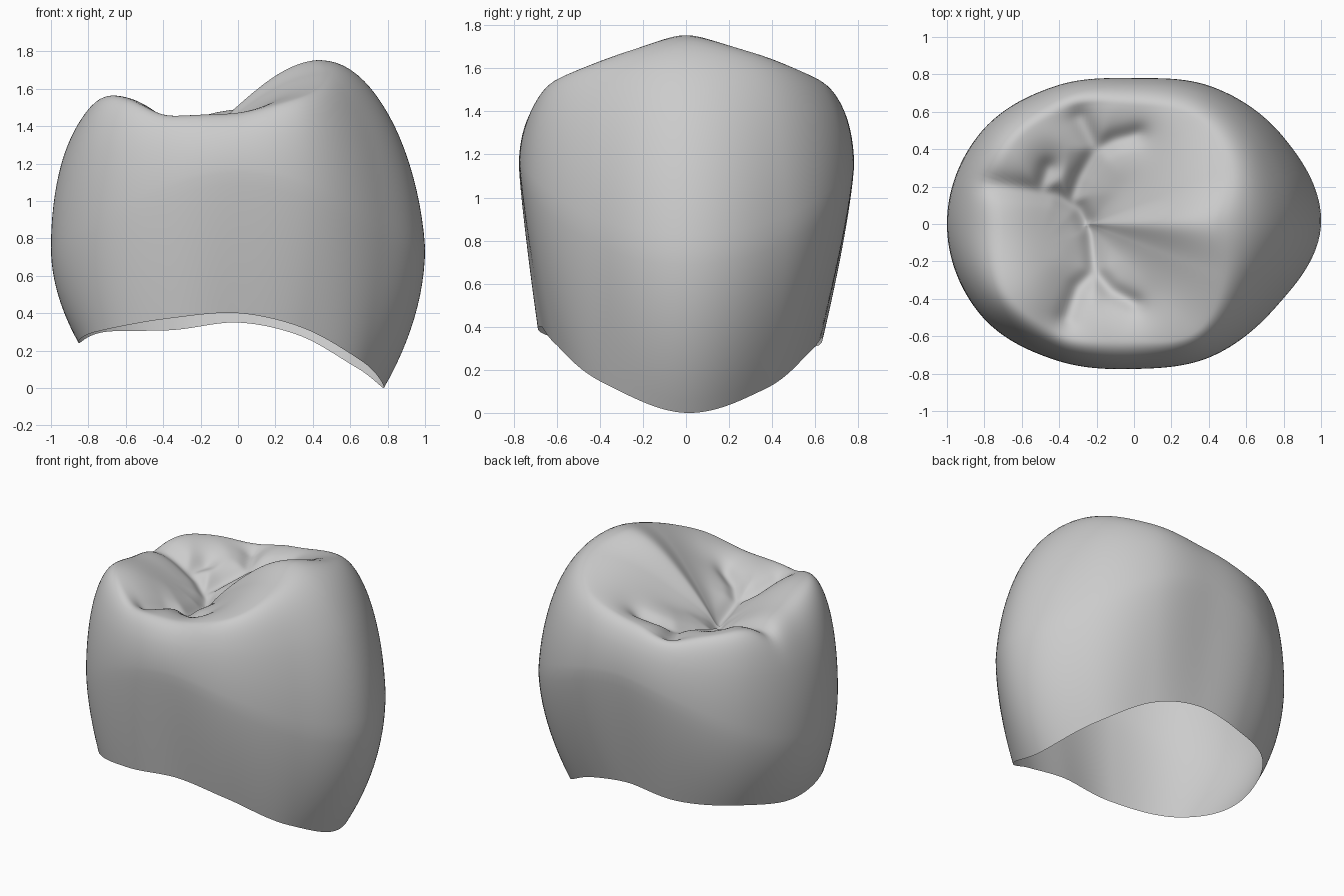
import bpy, bmesh
from math import sin, cos, pi, exp, radians
from mathutils import Vector
from mathutils.geometry import intersect_point_line

if "Cube" in bpy.data.objects:
    bpy.data.objects.remove(bpy.data.objects["Cube"])

SEGMENTS, LOWER, UPPER, CAP = 200, 12, 20, 44

# Outline values every thirty degrees, counter-clockwise from +x
RIM_R = [.78, .73, .66, .63, .70, .82, .85, .88, .77, .67, .70, .77]
RIM_Z = [0, .11, .28, .35, .31, .30, .24, .30, .37, .40, .32, .14]
BELLY_R = [1, .925, .845, .78, .85, .957, 1, .955, .84, .775, .82, .88]
CREST_R = [.45, .58, .65, .63, .71, .78, .72, .77, .69, .62, .66, .54]
CREST_Z = [1.755, 1.68, 1.57, 1.50, 1.455, 1.50, 1.50, 1.565, 1.475, 1.475, 1.56, 1.68]

# Fissures on the chewing surface, as flat paths
GROOVES = [
    [(-.9, .23), (-.55, .18), (-.42, .16), (-.3, .09), (-.23, -.04), (-.21, -.26),
     (-.3, -.34), (-.36, -.5)],
    [(-.34, .12), (-.29, .25), (-.2, .4), (-.1, .45), (.02, .48)],
    [(-.2, .4), (-.29, .57)],
    [(-.21, -.26), (-.12, -.36), (0, -.42)],
    [(-.5, .18), (-.46, .3)],
]
FOSSA = Vector((-.25, 0, 1.33))


def around(values, angle):
    """Smooth closed interpolation of the outline values."""
    n = len(values)
    f = angle / (2 * pi) * n
    i = int(f)
    t = f - i
    a, b, c, d = (values[(i + k) % n] for k in (-1, 0, 1, 2))
    return b + t / 2 * (c - a + t * (2 * a - 5 * b + 4 * c - d + t * (3 * (b - c) + d - a)))


def groove_depth(x, y):
    """Depth of the nearest fissure at a point."""
    p = Vector((x, y, 0))
    nearest = 9
    for path in GROOVES:
        for a, b in zip(path, path[1:]):
            a, b = Vector((*a, 0)), Vector((*b, 0))
            t = intersect_point_line(p, a, b)[1]
            nearest = min(nearest, (p - a.lerp(b, max(0, min(1, t)))).length)
    return .04 * exp(-(nearest / .045) ** 2) + .04 * exp(-(nearest / .12) ** 2)


def column(angle):
    """Points from the open rim up over the crest and down to the fossa."""
    rim_r, rim_z, belly_r, crest_r, crest_z = (
        around(v, angle) for v in (RIM_R, RIM_Z, BELLY_R, CREST_R, CREST_Z))
    belly_z = .95 - .2 * cos(2 * angle)
    power = 1.6 + .35 * cos(2 * angle)
    direction = Vector((cos(angle), sin(angle), 0))
    points = []
    # lower wall
    for i in range(LOWER):
        t = 1 - i / LOWER
        p = direction * (belly_r + (rim_r - belly_r) * t ** power)
        p.z = belly_z + (rim_z - belly_z) * t
        points.append(p)
    # upper wall, rounding over into the crest
    for i in range(UPPER + 1):
        a = pi / 2 * i / UPPER
        flare = .06 * sin(2 * a) * max(0, cos(angle))
        p = direction * (crest_r + (belly_r - crest_r) * (cos(a) - flare))
        p.z = belly_z + (crest_z - belly_z) * sin(a)
        p.z -= groove_depth(p.x, p.y) * sin(a) ** 8
        points.append(p)
    # chewing surface, hollower towards -x
    crest = direction * crest_r
    for i in range(1, CAP):
        s = 1 - i / CAP
        p = Vector((FOSSA.x, FOSSA.y, 0)).lerp(crest, s)
        p.z = FOSSA.z + (crest_z - FOSSA.z) * sin(pi / 2 * s) ** (1.55 - .2 * cos(angle))
        p.z -= groove_depth(p.x, p.y)
        points.append(p)
    return points


# Crown shell, open underneath
bm = bmesh.new()
columns = [[bm.verts.new(p) for p in column(2 * pi * i / SEGMENTS)] for i in range(SEGMENTS)]
centre = bm.verts.new(FOSSA - Vector((0, 0, groove_depth(FOSSA.x, FOSSA.y))))
for i, left in enumerate(columns):
    right = columns[(i + 1) % SEGMENTS]
    for j in range(len(left) - 1):
        bm.faces.new((left[j], right[j], right[j + 1], left[j + 1]))
    bm.faces.new((left[-1], right[-1], centre))

# Soften the chewing surface a little
cap_verts = [v for c in columns for v in c[LOWER + UPPER // 2:]] + [centre]
for _ in range(6):
    bmesh.ops.smooth_vert(bm, verts=cap_verts, factor=.4,
                          use_axis_x=False, use_axis_y=False, use_axis_z=True)

mesh = bpy.data.meshes.new("tooth_crown")
bm.to_mesh(mesh)
bm.free()
crown = bpy.data.objects.new("tooth_crown", mesh)
bpy.context.collection.objects.link(crown)

# Enamel colour
enamel = bpy.data.materials.new("light_grey_enamel")
enamel.use_nodes = True
grey = (.6, .6, .6, 1)
enamel.diffuse_color = grey
enamel.node_tree.nodes["Principled BSDF"].inputs["Base Color"].default_value = grey
mesh.materials.append(enamel)

bpy.context.view_layer.objects.active = crown
crown.select_set(True)
bpy.ops.object.shade_smooth_by_angle(angle=radians(100))
